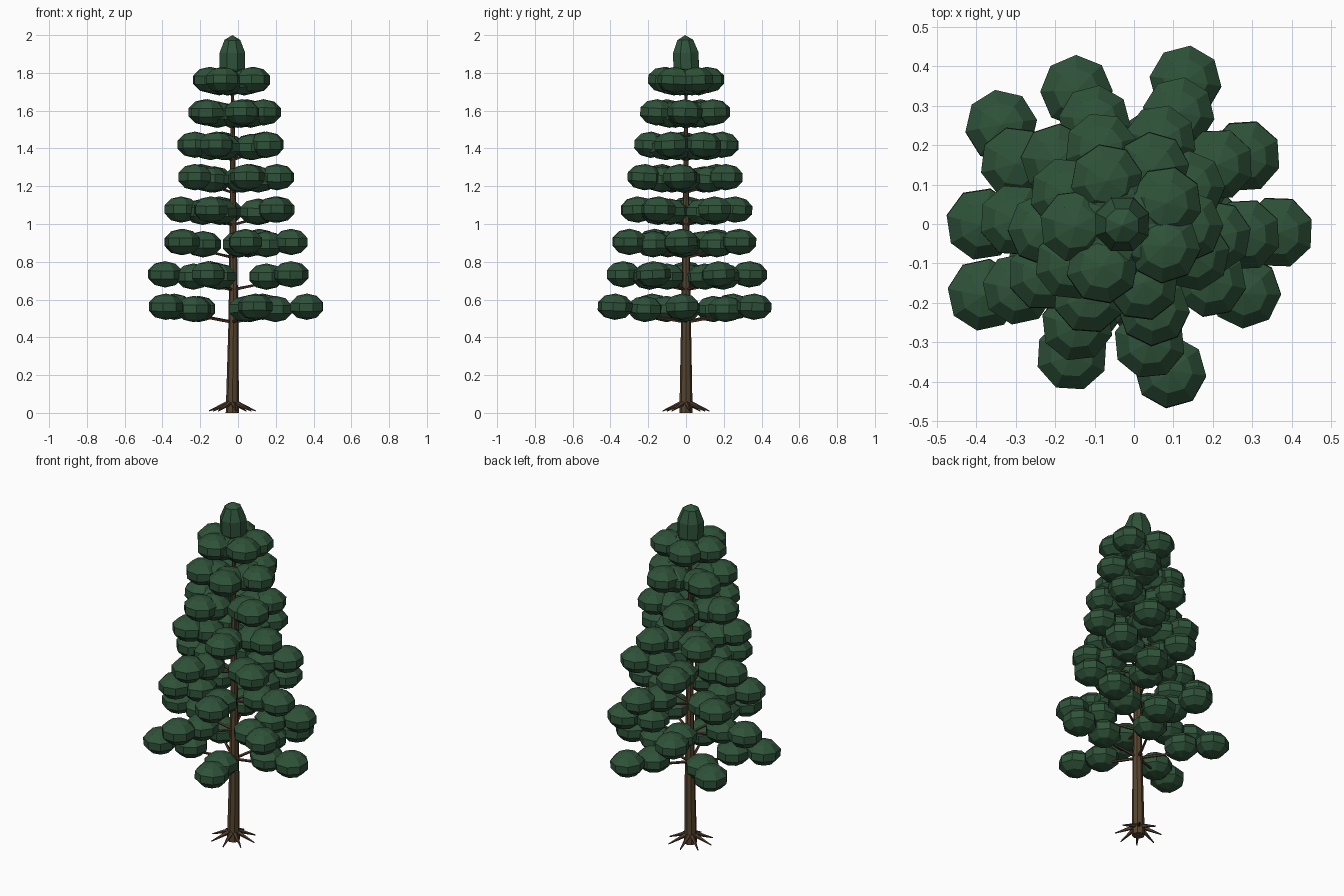
import bpy, bmesh, math, random
from mathutils import Vector, Matrix

if "Cube" in bpy.data.objects:
    bpy.data.objects.remove(bpy.data.objects["Cube"])

random.seed(4)
TRUNK_X = -0.03


def material(name, rgb):
    m = bpy.data.materials.new(name)
    m.diffuse_color = (*rgb, 1)
    m.use_nodes = True
    m.node_tree.nodes["Principled BSDF"].inputs["Base Color"].default_value = m.diffuse_color
    return m


GREEN = material("needle green", (0.028, 0.085, 0.041))
BARK = material("bark brown", (0.095, 0.058, 0.028))
BRANCH = material("branch brown", (0.085, 0.048, 0.028))


def finish(bm, name, mat):
    mesh = bpy.data.meshes.new(name)
    bm.to_mesh(mesh)
    bm.free()
    mesh.materials.append(mat)
    ob = bpy.data.objects.new(name, mesh)
    bpy.context.collection.objects.link(ob)
    return ob


def limb(bm, a, b, r1, r2, sides):
    """Tapered stick from a to b."""
    a, b = Vector(a), Vector(b)
    d = b - a
    mat = Matrix.Translation((a + b) / 2) @ d.to_track_quat('Z', 'Y').to_matrix().to_4x4()
    bmesh.ops.create_cone(bm, cap_ends=True, segments=sides, radius1=r1, radius2=r2,
                          depth=d.length, matrix=mat)


def clump(bm, pos, r, h):
    """Flattened faceted foliage ball."""
    mat = (Matrix.Translation(pos)
           @ Matrix.Rotation(random.uniform(-0.06, 0.06), 4, 'X')
           @ Matrix.Rotation(random.uniform(0, math.tau), 4, 'Z')
           @ Matrix.Diagonal((r * 1.05, r * 1.05, h, 1)))
    bmesh.ops.create_uvsphere(bm, u_segments=8, v_segments=5, radius=1, matrix=mat)


# trunk
bm = bmesh.new()
limb(bm, (TRUNK_X, 0, 0), (TRUNK_X + 0.006, 0, 0.5), 0.035, 0.026, 8)
limb(bm, (TRUNK_X + 0.006, 0, 0.5), (TRUNK_X, 0, 1.88), 0.026, 0.006, 8)
finish(bm, "trunk", BARK)

# roots
bm = bmesh.new()
for i in range(8):
    a = math.tau * i / 8 + 0.15
    c, s = math.cos(a), math.sin(a)
    limb(bm, (TRUNK_X + 0.015 * c, 0.015 * s, 0.055),
         (TRUNK_X + 0.125 * c, 0.125 * s, 0.01), 0.014, 0.003, 5)
finish(bm, "roots", BRANCH)

# whorls of five branches, each carrying an inner and an outer clump
ANGLES = [(66, 141, 207, 288, -3), (109, 180, 249, -29, 29),
          (63, 150, 212, 283, -5), (105, 178, 246, -33, 32)]
for t in range(8):
    z = 0.56 + 0.1715 * t
    reach = 0.395 - 0.039 * t
    wood, leaves = bmesh.new(), bmesh.new()
    for deg in ANGLES[t % 4]:
        a = math.radians(deg + (random.uniform(-6, 6) if t > 3 else 0))
        k = reach * (random.uniform(0.96, 1.03) if t > 1 else 1)
        d = Vector((math.cos(a), math.sin(a), 0))
        base = Vector((TRUNK_X, 0, 0))
        limb(wood, base + Vector((0, 0, z - 0.08)), base + d * k * 0.95 + Vector((0, 0, z - 0.02)),
             0.009 - 0.0005 * t, 0.004, 5)
        clump(leaves, base + d * k + Vector((0, 0, z + 0.002)), 0.092, 0.07)
        clump(leaves, base + d * k * 0.58 + Vector((0, 0, z - 0.01)), 0.092, 0.07)
    finish(wood, f"branches_{t + 1}", BRANCH)
    finish(leaves, f"foliage_{t + 1}", GREEN)

# pointed crown
bm = bmesh.new()
clump(bm, (TRUNK_X, 0, 1.865), 0.073, 0.135)
finish(bm, "crown", GREEN)
